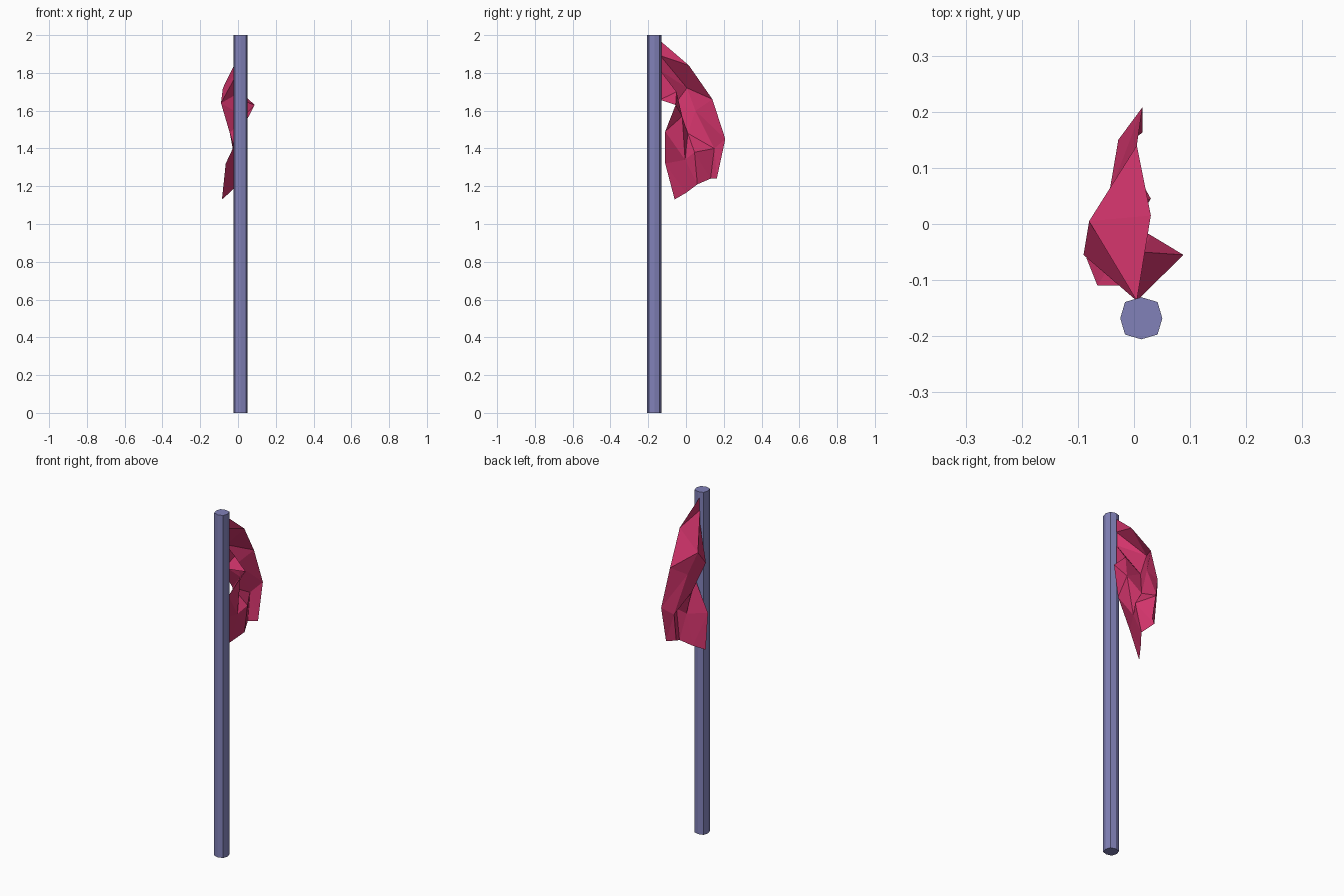
import bpy, bmesh
from math import cos, sin, pi

if "Cube" in bpy.data.objects:
    bpy.data.objects.remove(bpy.data.objects["Cube"])


def make(name, bm, rgb):
    mesh = bpy.data.meshes.new(name)
    bm.to_mesh(mesh)
    bm.free()
    obj = bpy.data.objects.new(name, mesh)
    bpy.context.collection.objects.link(obj)
    mat = bpy.data.materials.new(name + "_colour")
    mat.diffuse_color = (*rgb, 1)
    mat.use_nodes = True
    mat.node_tree.nodes["Principled BSDF"].inputs["Base Color"].default_value = mat.diffuse_color
    mesh.materials.append(mat)


# Eight-sided pole, diagonal corners slightly further out
bm = bmesh.new()
ring = []
for i in range(8):
    r = 0.041 if i % 2 else 0.0375
    ring.append(bm.verts.new((0.013 + r * cos(i * pi / 4), -0.168 + r * sin(i * pi / 4), 0)))
base = bm.faces.new(ring)
top = bmesh.ops.extrude_face_region(bm, geom=[base], use_keep_orig=True)["geom"]
bmesh.ops.translate(bm, vec=(0, 0, 2), verts=[g for g in top if isinstance(g, bmesh.types.BMVert)])
bmesh.ops.recalc_face_normals(bm, faces=bm.faces[:])
make("pole", bm, (0.22, 0.22, 0.48))

# Limp flag: columns run from hoist to fly, each listed from top edge to bottom edge
columns = [
    [(0.005, -0.137, 1.97 - 0.078 * i) for i in range(5)],
    [(0.030, 0.015, 1.84), (-0.080, 0.005, 1.72), (-0.090, -0.055, 1.64),
     (0.015, -0.050, 1.70), (0.088, -0.055, 1.63)],
    [(0.005, 0.140, 1.66), (-0.045, 0.050, 1.60), (-0.043, 0.010, 1.48),
     (0.030, -0.020, 1.57), (0.015, -0.110, 1.49)],
    [(0.015, 0.208, 1.45), (-0.028, 0.150, 1.40), (0.030, 0.045, 1.38),
     (0.000, -0.005, 1.34), (-0.065, -0.110, 1.32)],
    [(0.015, 0.163, 1.24), (-0.028, 0.130, 1.24), (0.000, 0.060, 1.21),
     (-0.045, 0.000, 1.165), (-0.085, -0.060, 1.13)],
]
bm = bmesh.new()
grid = [[bm.verts.new(p) for p in col] for col in columns]
for a, b in zip(grid, grid[1:]):
    for i in range(4):
        bm.faces.new((a[i], a[i + 1], b[i + 1], b[i]))
# Triangular facets give the crumpled folds
bmesh.ops.triangulate(bm, faces=bm.faces[:], quad_method='SHORT_EDGE')
make("flag", bm, (0.65, 0.035, 0.15))
